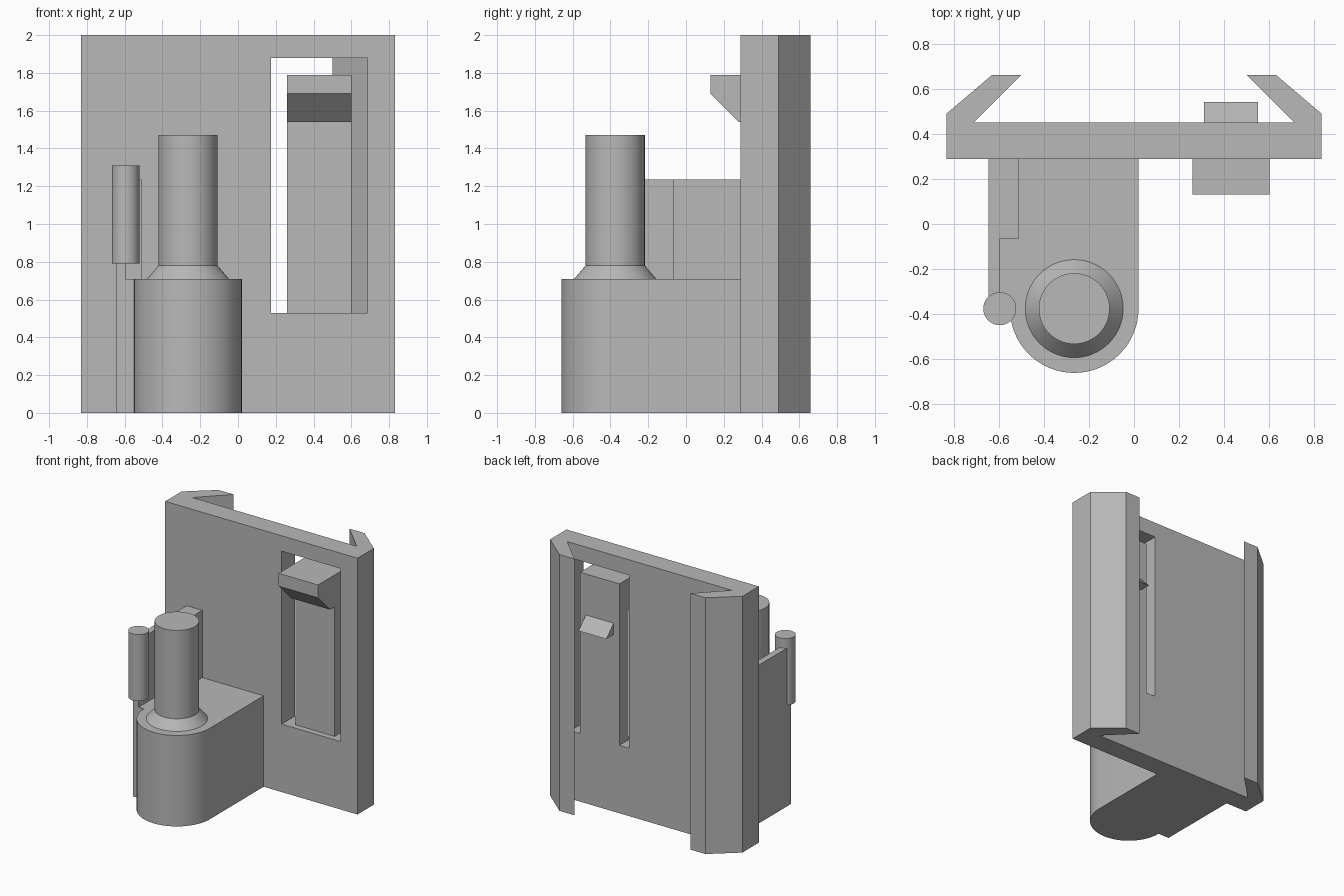
import bpy, bmesh, math
from mathutils import Vector

cube = bpy.data.objects.get("Cube")
if cube:
    bpy.data.objects.remove(cube, do_unlink=True)

GREY = (0.48, 0.48, 0.48, 1.0)
grey = bpy.data.materials.new("plain grey")
grey.use_nodes = True
grey.diffuse_color = GREY
grey.node_tree.nodes["Principled BSDF"].inputs["Base Color"].default_value = GREY


def finish(name, bm):
    bmesh.ops.recalc_face_normals(bm, faces=bm.faces[:])
    mesh = bpy.data.meshes.new(name)
    bm.to_mesh(mesh)
    bm.free()
    obj = bpy.data.objects.new(name, mesh)
    bpy.context.collection.objects.link(obj)
    mesh.materials.append(grey)
    return obj


def prism(name, points, low, high, axis="z"):
    """Extrude a profile: (x, y) along z, or (y, z) along x."""
    bm = bmesh.new()
    if axis == "z":
        verts = [bm.verts.new((a, b, low)) for a, b in points]
        step = Vector((0, 0, high - low))
    else:
        verts = [bm.verts.new((low, a, b)) for a, b in points]
        step = Vector((high - low, 0, 0))
    face = bm.faces.new(verts)
    result = bmesh.ops.extrude_face_region(bm, geom=[face], use_keep_orig=True)
    moved = [g for g in result["geom"] if isinstance(g, bmesh.types.BMVert)]
    bmesh.ops.translate(bm, verts=moved, vec=step)
    return finish(name, bm)


def box(name, x, y, z):
    return prism(name, [(x[0], y[0]), (x[1], y[0]), (x[1], y[1]), (x[0], y[1])], *z)


def cylinder(name, center, z, r_low, r_high):
    bm = bmesh.new()
    bmesh.ops.create_cone(bm, cap_ends=True, segments=64, radius1=r_low,
                          radius2=r_high, depth=z[1] - z[0])
    bmesh.ops.translate(bm, verts=bm.verts[:], vec=(*center, (z[0] + z[1]) / 2))
    return finish(name, bm)


def smooth(obj):
    bpy.ops.object.select_all(action="DESELECT")
    obj.select_set(True)
    bpy.context.view_layer.objects.active = obj
    bpy.ops.object.shade_smooth_by_angle(angle=math.radians(30))


# Back plate with a hooked rail along each side
FRONT, BACK = 0.288, 0.45
half = [(0.83, FRONT), (0.83, 0.49), (0.63, 0.66), (0.50, 0.66), (0.71, BACK)]
plate = prism("back_plate", half + [(-x, y) for x, y in reversed(half)], 0, 2)

# Window cut through the plate
cutter = box("window_cutter", (0.175, 0.685), (0.2, 0.4501), (0.53, 1.88))
cutter.hide_render = True
cutter.hide_viewport = True
cut = plate.modifiers.new("window", "BOOLEAN")
cut.operation = "DIFFERENCE"
cut.solver = "EXACT"
cut.object = cutter

# Spring tongue with a front finger grip and a rear catch
TONGUE_FRONT = 0.335
box("spring_tongue", (0.26, 0.60), (TONGUE_FRONT, BACK), (0.53, 1.79))
prism("finger_grip", [(TONGUE_FRONT, 1.79), (0.13, 1.79), (0.13, 1.69),
                      (0.28, 1.54), (TONGUE_FRONT, 1.54)], 0.26, 0.60, "x")
prism("rear_catch", [(BACK, 1.47), (0.54, 1.38), (BACK, 1.38)], 0.31, 0.55, "x")

# Rounded base block
PIN = (-0.265, -0.375)
WALL_LEFT, STEP, RADIUS = -0.645, 0.71, 0.285
arc = [(PIN[0] + RADIUS * math.cos(math.pi * (1 + i / 32)),
        PIN[1] + RADIUS * math.sin(math.pi * (1 + i / 32))) for i in range(33)]
base = prism("base_block", [(PIN[0] + RADIUS, FRONT), (WALL_LEFT, FRONT),
                            (WALL_LEFT, PIN[1])] + arc, 0, STEP)

# Stepped side wall above the block
prism("side_wall", [(WALL_LEFT, PIN[1]), (-0.595, PIN[1]), (-0.595, -0.065),
                    (-0.51, -0.065), (-0.51, FRONT), (WALL_LEFT, FRONT)], STEP, 1.235)

# Main pin with a flared collar, and the small hinge pin
rounds = [
    base,
    cylinder("pin_collar", PIN, (STEP, 0.78), 0.217, 0.157),
    cylinder("main_pin", PIN, (0.78, 1.47), 0.157, 0.157),
    cylinder("small_pin", (-0.595, PIN[1]), (0.79, 1.31), 0.073, 0.073),
]
for obj in rounds:
    smooth(obj)
